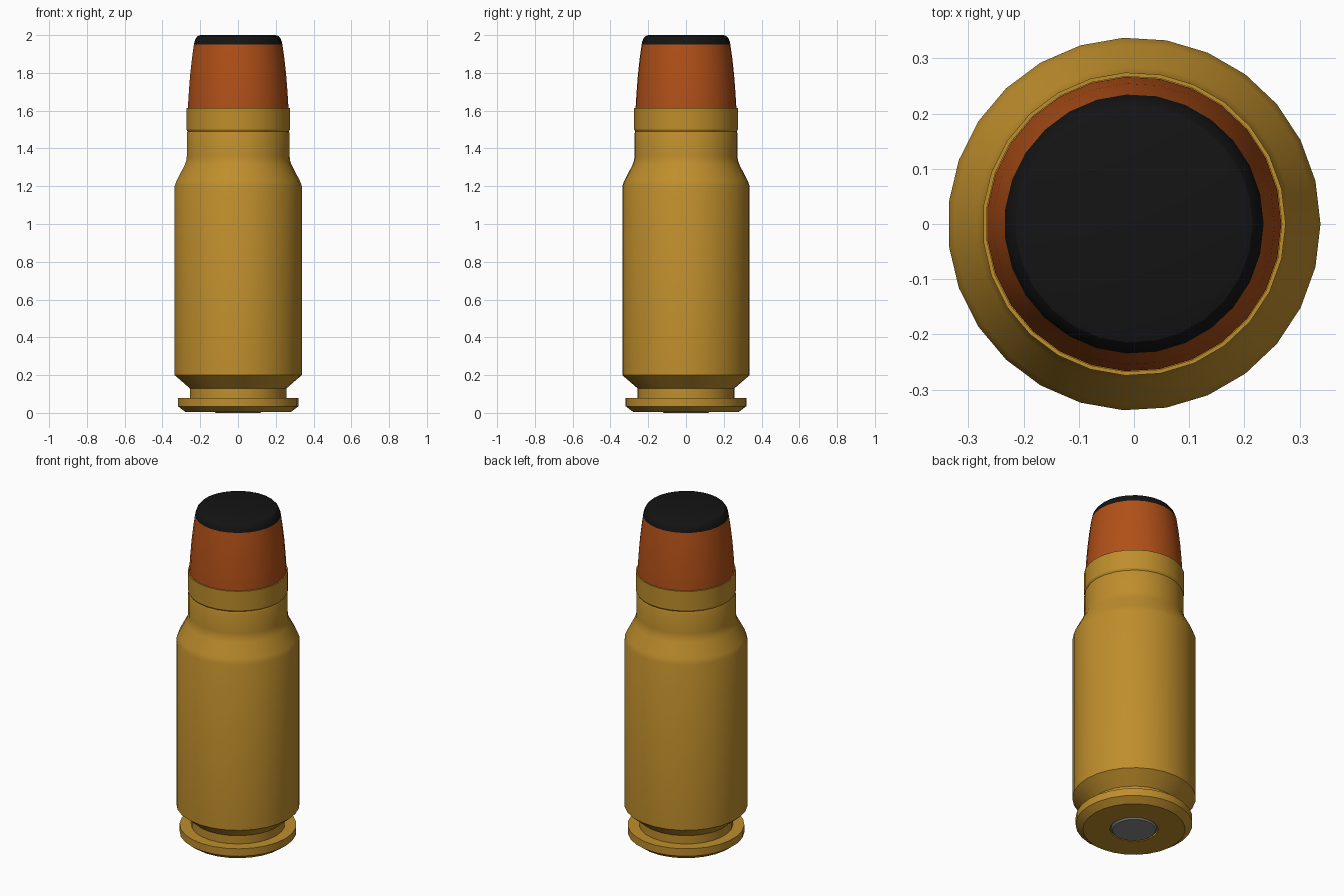
import bpy
import bmesh
from math import cos, sin, tau, radians

SIDES = 27

cube = bpy.data.objects.get("Cube")
if cube:
    bpy.data.objects.remove(cube, do_unlink=True)


def material(name, rgb, metallic=0.0):
    mat = bpy.data.materials.new(name)
    mat.use_nodes = True
    mat.diffuse_color = (*rgb, 1)
    shader = mat.node_tree.nodes["Principled BSDF"]
    shader.inputs["Base Color"].default_value = (*rgb, 1)
    shader.inputs["Metallic"].default_value = metallic
    shader.inputs["Roughness"].default_value = 0.4
    return mat


def lathe(name, profile, mat):
    """Revolve (radius, height) points around z and cap both ends."""
    bm = bmesh.new()
    rings = [[bm.verts.new((r * cos(tau * i / SIDES), r * sin(tau * i / SIDES), z))
              for i in range(SIDES)] for r, z in profile]
    for low, high in zip(rings, rings[1:]):
        for i in range(SIDES):
            j = (i + 1) % SIDES
            bm.faces.new((low[i], low[j], high[j], high[i]))
    bm.faces.new(rings[0][::-1])
    bm.faces.new(rings[-1])
    bmesh.ops.recalc_face_normals(bm, faces=bm.faces)
    mesh = bpy.data.meshes.new(name)
    bm.to_mesh(mesh)
    bm.free()
    mesh.materials.append(mat)
    obj = bpy.data.objects.new(name, mesh)
    bpy.context.collection.objects.link(obj)
    bpy.ops.object.select_all(action="DESELECT")
    obj.select_set(True)
    bpy.context.view_layer.objects.active = obj
    bpy.ops.object.shade_smooth_by_angle(angle=radians(30))
    return obj


brass = material("brass", (0.52, 0.27, 0.025))
copper = material("copper", (0.44, 0.08, 0.009))
black = material("black_tip", (0.007, 0.007, 0.007))
steel = material("steel", (0.25, 0.25, 0.25))

# Case: primer pocket, rim, extractor groove, body, shoulder, neck and mouth
lathe("case", [
    (0.132, 0.02), (0.132, 0.005), (0.28, 0.005), (0.32, 0.035), (0.32, 0.08),
    (0.257, 0.08), (0.257, 0.13), (0.338, 0.2), (0.338, 1.2),
    (0.327, 1.23), (0.285, 1.31), (0.276, 1.335), (0.273, 1.36),
    (0.273, 1.48), (0.269, 1.49), (0.275, 1.5), (0.275, 1.615),
    (0.268, 1.615), (0.268, 1.58),
], brass)

# Primer set into the base
lathe("primer", [(0.118, 0), (0.126, 0.008), (0.126, 0.03)], steel)

# Bullet tapering out of the mouth
lathe("bullet", [
    (0.267, 1.56), (0.267, 1.62), (0.262, 1.7), (0.255, 1.79),
    (0.245, 1.88), (0.235, 1.95),
], copper)

# Rounded flat tip
lathe("tip", [
    (0.235, 1.95), (0.232, 1.965), (0.225, 1.983), (0.215, 1.995), (0.2, 2.0),
], black)
